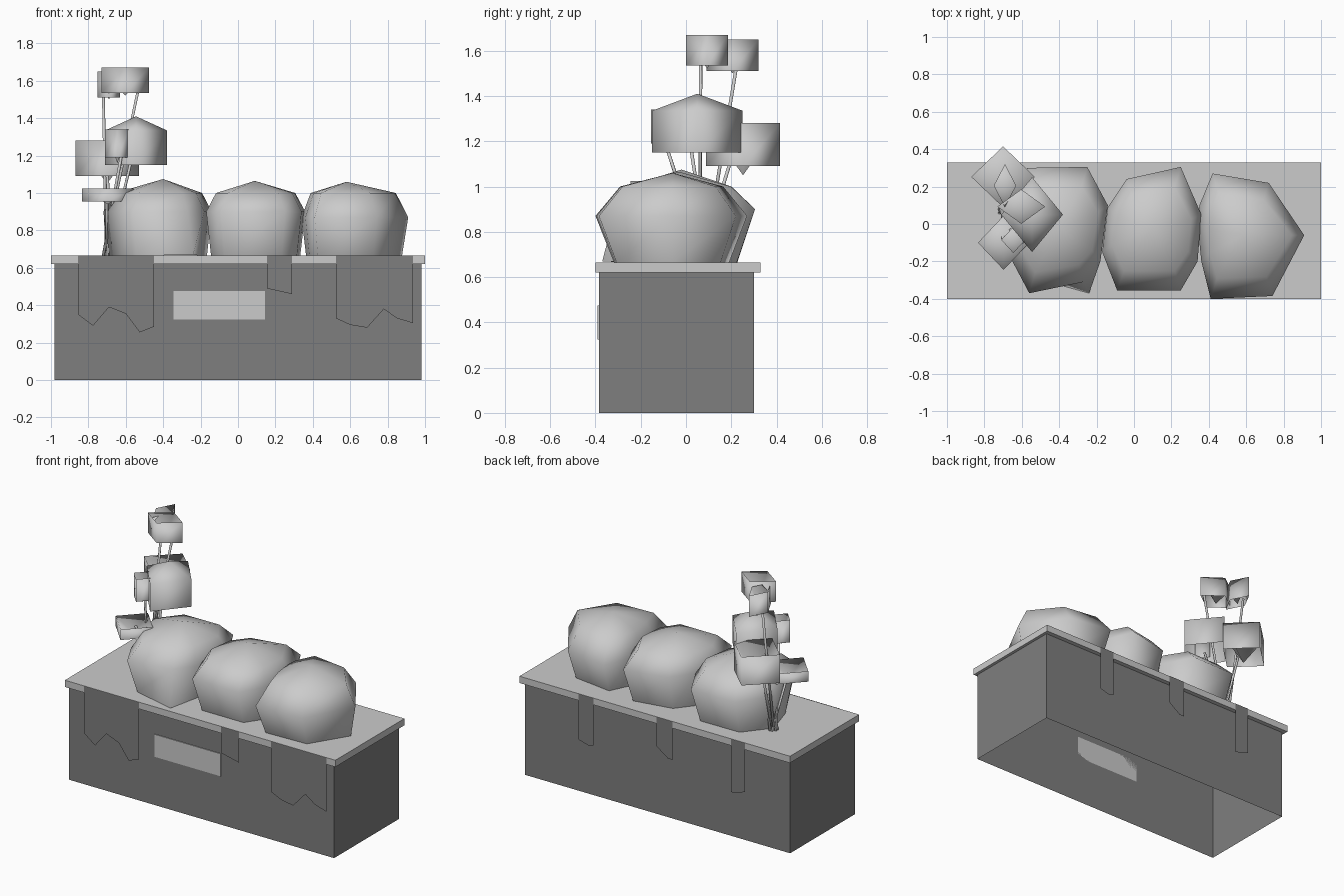
import bpy, bmesh
from mathutils import Vector

old = bpy.data.objects.get("Cube")
if old:
    bpy.data.objects.remove(old, do_unlink=True)


def material(name, value):
    m = bpy.data.materials.new(name)
    m.use_nodes = True
    col = (value, value, value, 1)
    m.diffuse_color = col
    m.node_tree.nodes["Principled BSDF"].inputs["Base Color"].default_value = col
    return m


LIGHT = material("light grey", 0.6)
DARK = material("dark grey", 0.21)


def finish(name, bm, mat, smooth=False, fix_normals=True):
    if fix_normals:
        bmesh.ops.recalc_face_normals(bm, faces=bm.faces)
    mesh = bpy.data.meshes.new(name)
    bm.to_mesh(mesh)
    bm.free()
    mesh.materials.append(mat)
    for p in mesh.polygons:
        p.use_smooth = smooth
    obj = bpy.data.objects.new(name, mesh)
    bpy.context.collection.objects.link(obj)
    return obj


def box(name, lo, hi, mat, open_bottom=False):
    bm = bmesh.new()
    bmesh.ops.create_cube(bm, size=1)
    for v in bm.verts:
        v.co = [a + (b - a) * (c + 0.5) for a, b, c in zip(lo, hi, v.co)]
    bm.normal_update()
    if open_bottom:
        under = [f for f in bm.faces if f.normal.z < -0.5]
        bmesh.ops.delete(bm, geom=under, context='FACES')
    return finish(name, bm, mat, fix_normals=False)


def bridge(bm, a, b):
    for i in range(len(a)):
        j = (i + 1) % len(a)
        bm.faces.new((a[i], a[j], b[j], b[i]))


def fan(bm, ring, tip):
    for i in range(len(ring)):
        bm.faces.new((ring[i], ring[(i + 1) % len(ring)], tip))


# Trough with open underside, and its overhanging top slab
box("trough", (-0.98, -0.385, 0), (0.98, 0.30, 0.62), DARK, open_bottom=True)
box("top_slab", (-1, -0.4, 0.62), (1, 0.33, 0.665), LIGHT)
box("front_plaque", (-0.345, -0.39, 0.325), (0.145, -0.385, 0.475), LIGHT)


# Flat ragged drapes hanging from the slab edge
def drape(name, y, lower_edge):
    bm = bmesh.new()
    x0, x1 = lower_edge[0][0], lower_edge[-1][0]
    outline = [(x0, 0.665)] + lower_edge + [(x1, 0.665)]
    back = y > 0
    if back:
        outline.reverse()
    face = bm.faces.new([bm.verts.new((x, y, z)) for x, z in outline])
    face.normal_update()
    if (face.normal.y > 0) != back:
        face.normal_flip()
    finish(name, bm, DARK, fix_normals=False)


drape("front_drape_right", -0.403, [(-0.855, 0.35), (-0.775, 0.29), (-0.69, 0.39),
      (-0.6, 0.355), (-0.525, 0.255), (-0.45, 0.285)])
drape("front_drape_middle", -0.403, [(0.155, 0.49), (0.29, 0.46)])
drape("front_drape_left", -0.403, [(0.525, 0.33), (0.6, 0.295), (0.69, 0.28),
      (0.78, 0.38), (0.85, 0.33), (0.935, 0.305)])
drape("back_drape_left", 0.333, [(0.45, 0.35), (0.49, 0.34), (0.56, 0.36)])
drape("back_drape_middle", 0.333, [(-0.135, 0.41), (-0.1, 0.41), (-0.015, 0.47)])
drape("back_drape_right", 0.333, [(-0.67, 0.34), (-0.62, 0.32), (-0.565, 0.31)])


# Faceted bushes lofted from a plan outline: base, belly, shoulder, peak
def bush(name, outline, peak, belly_z, foot=None):
    bm = bmesh.new()
    cx, cy, top = peak
    levels = [(0.9, 0.76, 0.665), (1, 1, belly_z), (0.8, 0.68, 1.0)]
    rings = [[bm.verts.new((cx + (x - cx) * sx, cy + (y - cy) * sy, z))
              for x, y in outline] for sx, sy, z in levels]
    if foot:
        rings[0][foot[0]].co = foot[1]
    for a, b in zip(rings, rings[1:]):
        bridge(bm, a, b)
    fan(bm, rings[-1], bm.verts.new(peak))
    finish(name, bm, LIGHT, smooth=True)


bush("bush_right", [(-0.56, -0.37), (-0.27, -0.31), (-0.18, -0.2), (-0.14, 0.1),
     (-0.25, 0.305), (-0.57, 0.3), (-0.72, 0.08), (-0.65, -0.2)],
     (-0.4, -0.02, 1.075), 0.9, foot=(1, (-0.24, -0.37, 0.67)))
bush("bush_middle", [(-0.09, -0.355), (0.25, -0.355), (0.34, -0.2), (0.36, 0.05),
     (0.25, 0.305), (-0.04, 0.24), (-0.14, 0.09), (-0.17, -0.15)],
     (0.09, -0.03, 1.065), 0.9)
bush("bush_left", [(0.41, -0.4), (0.74, -0.385), (0.91, -0.06), (0.72, 0.22),
     (0.42, 0.27), (0.35, 0.1), (0.34, 0), (0.36, -0.2)],
     (0.58, -0.06, 1.06), 0.87)


# Diamond-plan flower heads: open-bottomed wall plus a funnel or a raised cap
def flower(name, centre, half, z0, z1, tip_z):
    bm = bmesh.new()
    (cx, cy), (hx, hy) = centre, half
    plan = [(cx + hx, cy), (cx, cy + hy), (cx - hx, cy), (cx, cy - hy)]
    low, high = [[bm.verts.new((x, y, z)) for x, y in plan] for z in (z0, z1)]
    bridge(bm, low, high)
    fan(bm, high, bm.verts.new((cx, cy, tip_z)))
    finish(name, bm, LIGHT, smooth=True, fix_normals=False)


# Thin stems run from the shared root to each head
def stem(name, start, end):
    bm = bmesh.new()
    a, b = Vector(start), Vector(end)
    bmesh.ops.create_cone(bm, segments=5, radius1=0.008, radius2=0.008,
                          depth=(b - a).length, cap_ends=True)
    turn = (b - a).to_track_quat('Z', 'Y')
    for v in bm.verts:
        v.co = (a + b) / 2 + turn @ v.co
    finish(name, bm, LIGHT, smooth=True)


heads = [
    ("tall_front", (-0.603, 0.093), (0.128, 0.092), 1.535, 1.67, 1.52, (-0.53, 0.065)),
    ("tall_back", (-0.69, 0.205), (0.06, 0.115), 1.51, 1.65, 1.5, (-0.72, 0.225)),
    ("large_capped", (-0.545, 0.05), (0.165, 0.2), 1.15, 1.335, 1.41, (-0.57, 0.02)),
    ("back_cup", (-0.7, 0.252), (0.17, 0.163), 1.09, 1.28, 1.05, (-0.7, 0.2)),
    ("small_front", (-0.645, -0.085), (0.065, 0.07), 1.19, 1.34, 1.16, (-0.62, -0.1)),
    ("low_front", (-0.697, -0.1), (0.137, 0.145), 0.955, 1.025, 0.94, (-0.7, -0.08)),
]
for i, (label, centre, half, z0, z1, tip, top) in enumerate(heads):
    flower("flower_" + label, centre, half, z0, z1, tip)
    root = (-0.72 + 0.015 * (i % 4), 0.06 + 0.02 * (i % 3), 0.665)
    stem("stem_" + label, root, (top[0], top[1], z0 + 0.03))
